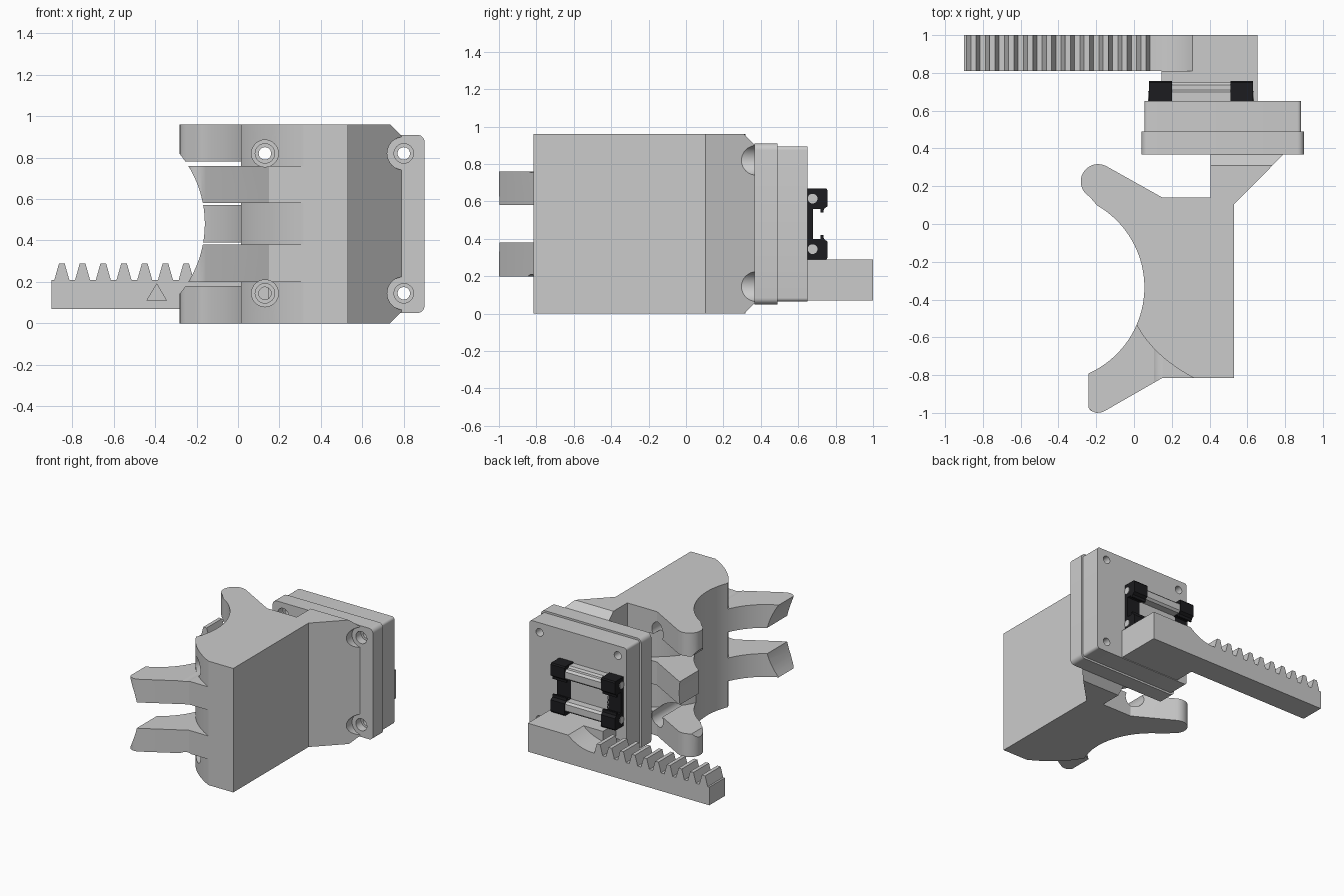
import bpy, bmesh
from math import sin, cos, radians, sqrt

if "Cube" in bpy.data.objects:
    bpy.data.objects.remove(bpy.data.objects["Cube"])

MID = 0.48  # mid height of the jaw


def arc(cx, cy, r, a0, a1, n):
    return [(cx + r * cos(radians(a0 + (a1 - a0) * i / n)),
             cy + r * sin(radians(a0 + (a1 - a0) * i / n))) for i in range(n + 1)]


def bezier(p, q, r, n=12):
    return [tuple((1 - t) ** 2 * a + 2 * t * (1 - t) * b + t * t * c for a, b, c in zip(p, q, r))
            for t in [i / n for i in range(n + 1)]]


def prism(name, pts, axis, lo, hi):
    """Extrude a closed profile along an axis."""
    place = {'x': lambda u, v, w: (w, u, v),
             'y': lambda u, v, w: (u, w, v),
             'z': lambda u, v, w: (u, v, w)}[axis]
    bm = bmesh.new()
    a = [bm.verts.new(place(u, v, lo)) for u, v in pts]
    b = [bm.verts.new(place(u, v, hi)) for u, v in pts]
    bm.faces.new(a)
    bm.faces.new(b)
    for i in range(len(pts)):
        j = (i + 1) % len(pts)
        bm.faces.new((a[i], a[j], b[j], b[i]))
    bmesh.ops.recalc_face_normals(bm, faces=bm.faces)
    me = bpy.data.meshes.new(name)
    bm.to_mesh(me)
    bm.free()
    ob = bpy.data.objects.new(name, me)
    bpy.context.collection.objects.link(ob)
    return ob


def rod(name, axis, u, v, r, lo, hi, n=32):
    return prism(name, arc(u, v, r, 0, 360 - 360 / n, n - 1), axis, lo, hi)


def rect(u0, u1, v0, v1):
    return [(u0, v0), (u1, v0), (u1, v1), (u0, v1)]


def round_rect(u0, u1, v0, v1, r):
    return (arc(u1 - r, v1 - r, r, 0, 90, 6) + arc(u0 + r, v1 - r, r, 90, 180, 6)
            + arc(u0 + r, v0 + r, r, 180, 270, 6) + arc(u1 - r, v0 + r, r, 270, 360, 6))


def activate(ob):
    bpy.ops.object.select_all(action='DESELECT')
    ob.select_set(True)
    bpy.context.view_layer.objects.active = ob


def cut(ob, cutter):
    activate(ob)
    m = ob.modifiers.new("cut", 'BOOLEAN')
    m.operation, m.solver, m.object = 'DIFFERENCE', 'EXACT', cutter
    bpy.ops.object.modifier_apply(modifier=m.name)
    bpy.data.objects.remove(cutter)


# jaw: full outline with upper and lower fingers and the plate gusset
outline = (arc(-0.19, 0.225, 0.092, 60, 240, 16)
           + arc(-0.445, -0.335, 0.5, 60, -65.8, 48)
           + [(-0.24, -0.975), (-0.225, -0.99), (-0.2, -1.0), (-0.175, -0.998), (-0.155, -0.99),
              (0.15, -0.815), (0.53, -0.815), (0.53, 0.105), (0.79, 0.367),
              (0.405, 0.367), (0.405, 0.14), (0.15, 0.14)])
jaw = prism("jaw", outline, 'z', 0, 0.96)

# slots between upper fingers, then between lower fingers, so opposing jaws interlace
upper = bezier((0.018, -0.15), (0.1, 0.03), (0.32, 0.142)) + [(0.32, 0.6), (-0.6, 0.6), (-0.6, -0.15)]
for z0, z1 in ((0.18, 0.39), (0.57, 0.78)):
    cut(jaw, prism("slot", upper, 'z', z0, z1))
lower = bezier((0.012, -0.53), (0.1, -0.70), (0.32, -0.817)) + [(0.32, -1.3), (-0.6, -1.3), (-0.6, -0.53)]
for z0, z1 in ((-0.1, 0.2), (0.38, 0.58), (0.76, 1.1)):
    cut(jaw, prism("slot", lower, 'z', z0, z1))

# round grip relief across the fingertips
cut(jaw, rod("relief", 'y', -0.69, MID, 0.53, -1.3, 0.7, 96))

# chamfered gusset ends
for s in (-1, 1):
    tri = [(0.31, MID + s * 0.48), (0.39, MID + s * 0.40), (0.39, MID + s * 0.6), (0.31, MID + s * 0.6)]
    cut(jaw, prism("chamfer", tri, 'x', 0.38, 1.0))

# mounting plates
front_plate = prism("front_plate", round_rect(0.04, 0.90, 0.05, 0.91, 0.035), 'y', 0.367, 0.49)
back_plate = prism("back_plate", round_rect(0.055, 0.885, 0.065, 0.895, 0.02), 'y', 0.49, 0.65)

# screw holes and driver access
for z in (0.145, 0.82):
    cut(jaw, rod("access", 'y', 0.13, z, 0.065, -1.3, 0.4))
    cut(jaw, rod("access", 'y', 0.80, z, 0.08, 0.0, 0.4))
    for x in (0.13, 0.80):
        cut(front_plate, rod("bore", 'y', x, z, 0.047, 0.3, 0.43))
        cut(front_plate, rod("hole", 'y', x, z, 0.03, 0.3, 0.7))
        cut(back_plate, rod("hole", 'y', x, z, 0.03, 0.3, 0.7))


# linear carriage: grey middle with black end caps
def mirrored(half):
    return [(y, MID + d) for y, d in half] + [(y, MID - d) for y, d in reversed(half)]


cap = mirrored([(0.65, 0.19), (0.75, 0.19), (0.757, 0.18), (0.757, 0.095), (0.737, 0.08),
                (0.735, 0.06), (0.72, 0.06), (0.718, 0.08), (0.68, 0.08)])
core = mirrored([(0.65, 0.18), (0.70, 0.18), (0.71, 0.165), (0.735, 0.165), (0.75, 0.15),
                 (0.75, 0.1), (0.735, 0.085), (0.68, 0.085)])
black = bpy.data.materials.new("black")
black.diffuse_color = (0.012, 0.012, 0.014, 1)
black.use_nodes = True
black.node_tree.nodes["Principled BSDF"].inputs["Base Color"].default_value = black.diffuse_color
parts = [jaw, front_plate, back_plate, prism("carriage_body", core, 'x', 0.19, 0.52)]
for side, x0, x1 in (("left", 0.08, 0.20), ("right", 0.51, 0.63)):
    ob = prism("carriage_cap_" + side, cap, 'x', x0, x1)
    ob.data.materials.append(black)
    parts.append(ob)
    for d in (-0.135, 0.135):
        e = x0 if side == "left" else x1
        parts.append(rod("cap_screw_" + side, 'x', 0.677, MID + d, 0.026, e - 0.005, e + 0.005, 20))

# toothed rack with a pinion run-out at the solid end
profile = [(0.655, 0.07), (-0.90, 0.07), (-0.90, 0.21)]
for i in range(10):
    c = -0.85 + 0.1 * i
    profile += [(c - 0.036, 0.21), (c - 0.014, 0.288), (c + 0.014, 0.288), (c + 0.036, 0.21)]
R = 0.316
profile += [(0.1 + 0.021 * i, 0.21 + R - sqrt(R * R - (0.021 * i) ** 2)) for i in range(11)]
profile += [(0.655, 0.29)]
rack = prism("rack", profile, 'y', 0.81, 1.0)
cut(rack, prism("mark", [(-0.44, 0.11), (-0.345, 0.11), (-0.392, 0.19)], 'y', 0.7, 0.82))
parts.append(rack)
parts.append(prism("rack_bracket", rect(0.145, 0.655, 0.07, 0.29), 'y', 0.65, 0.81))

for ob in parts:
    activate(ob)
    bpy.ops.object.shade_smooth_by_angle(angle=radians(25))
